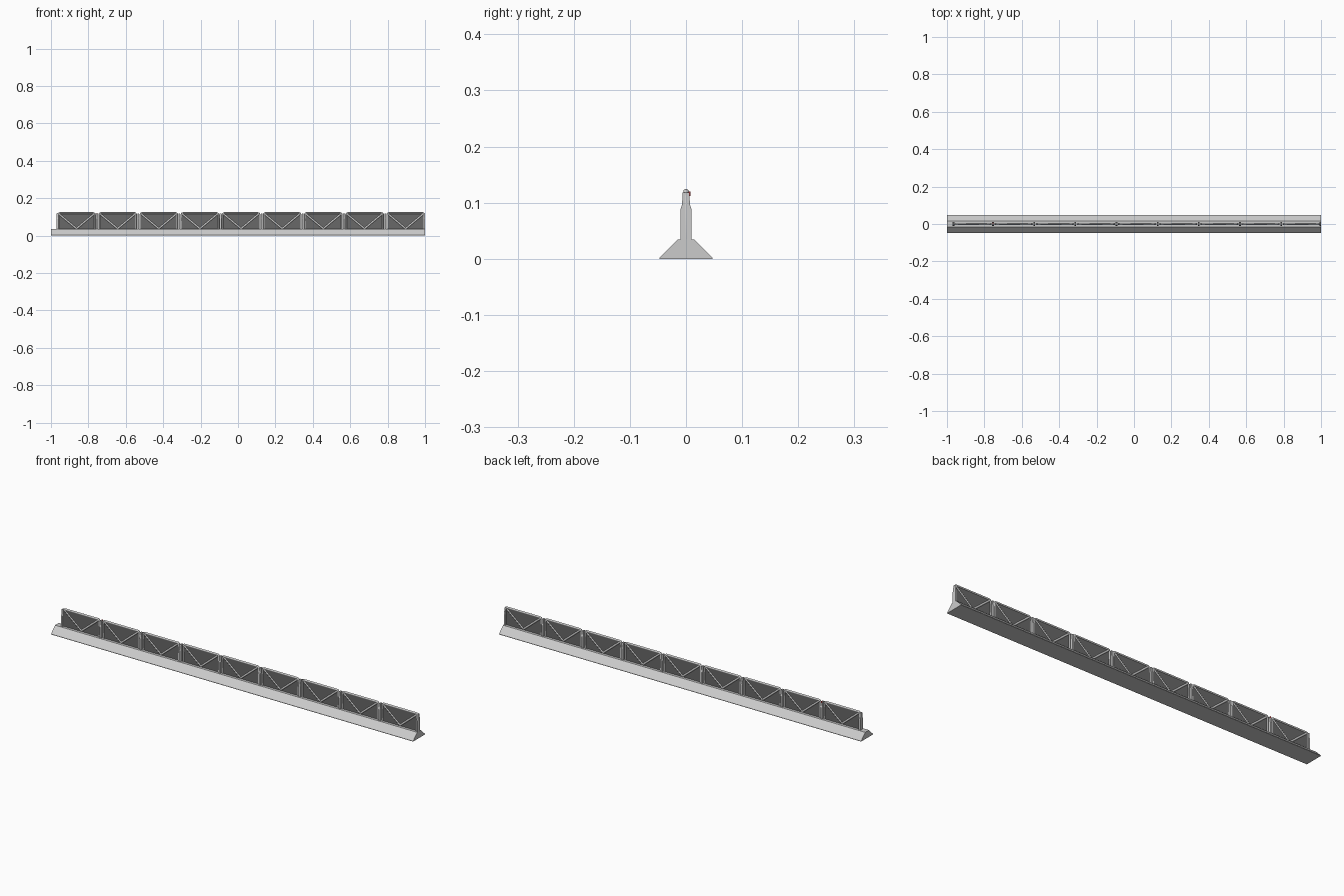
import bpy, bmesh

cube = bpy.data.objects.get("Cube")
if cube:
    bpy.data.objects.remove(cube, do_unlink=True)

PANELS, PITCH, WIDTH = 9, 0.22, 0.207
FIRST = -0.967
BASE_TOP, TOP = 0.034, 0.125


def material(name, r, g, b):
    mat = bpy.data.materials.new(name)
    mat.use_nodes = True
    mat.diffuse_color = (r, g, b, 1)
    mat.node_tree.nodes["Principled BSDF"].inputs["Base Color"].default_value = (r, g, b, 1)
    return mat


light = material("light_grey", 0.6, 0.6, 0.6)
dark = material("dark_grey", 0.14, 0.14, 0.14)
red = material("red", 0.5, 0.03, 0.03)


def prism(name, outline, axis, start, end, mat):
    """Extrude a 2D outline; axis x uses (y, z) points, axis y uses (x, z)."""
    bm = bmesh.new()
    if axis == "x":
        verts = [bm.verts.new((start, a, b)) for a, b in outline]
        move = (end - start, 0, 0)
    else:
        verts = [bm.verts.new((a, start, b)) for a, b in outline]
        move = (0, end - start, 0)
    face = bm.faces.new(verts)
    out = bmesh.ops.extrude_face_region(bm, geom=[face])
    moved = [g for g in out["geom"] if isinstance(g, bmesh.types.BMVert)]
    bmesh.ops.translate(bm, vec=move, verts=moved)
    bmesh.ops.recalc_face_normals(bm, faces=bm.faces)
    mesh = bpy.data.meshes.new(name)
    bm.to_mesh(mesh)
    bm.free()
    mesh.materials.append(mat)
    obj = bpy.data.objects.new(name, mesh)
    bpy.context.collection.objects.link(obj)
    return obj


def tube(name, points, radius, mat):
    """Round bar along (x, z) points in the middle plane."""
    curve = bpy.data.curves.new(name, "CURVE")
    curve.dimensions = "3D"
    curve.bevel_depth = radius
    curve.bevel_resolution = 1
    curve.use_fill_caps = True
    spline = curve.splines.new("POLY")
    spline.points.add(len(points) - 1)
    for p, (x, z) in zip(spline.points, points):
        p.co = (x, 0, z, 1)
    curve.materials.append(mat)
    obj = bpy.data.objects.new(name, curve)
    bpy.context.collection.objects.link(obj)


def mirrored(half):
    return half + [(-a, b) for a, b in reversed(half)]


# Sloped foundation with a thin lip along the bottom
prism("base", mirrored([(0.047, 0), (0.047, 0.002), (0.015, BASE_TOP)]), "x", -1, 1, light)

# Post section: wide foot that narrows towards the top
post_section = mirrored([(0.01, BASE_TOP), (0.01, 0.088), (0.007, 0.097), (0.006, 0.118)])

for i in range(PANELS):
    left = FIRST + i * PITCH
    right = left + WIDTH
    mid = (left + right) / 2
    r = 0.005
    a, b, z = left + r, right - r, TOP - r
    cut = 0.008

    # Dark infill sheet
    prism("panel_sheet", [(a, BASE_TOP), (b, BASE_TOP), (b, z - cut), (b - cut, z),
                          (a + cut, z), (a, z - cut)], "y", -0.002, 0.002, dark)

    # Bent tube frame with softened upper corners
    tube("panel_frame", [(a, BASE_TOP), (a, z - cut), (a + cut * 0.3, z - cut * 0.3),
                         (a + cut, z), (b - cut, z), (b - cut * 0.3, z - cut * 0.3),
                         (b, z - cut), (b, BASE_TOP)], r, light)

    # Diagonal braces meeting at the bottom middle
    for corner in (a + 0.004, b - 0.004):
        tube("brace", [(corner, z - 0.004), (mid, BASE_TOP + 0.003)], r, light)

    # Support post in the gap before each panel
    if i:
        prism("post", post_section, "x", left - 0.011, left - 0.002, light)
    else:
        prism("end_post", post_section, "x", left - 0.003, left + 0.006, light)

prism("end_post", post_section, "x", 0.991, 0.999, light)

# Small latch pin on the first joint
x = FIRST + PITCH - 0.006
prism("latch", [(x - 0.003, 0.112), (x + 0.003, 0.112), (x + 0.003, 0.12), (x - 0.003, 0.12)],
      "y", 0.002, 0.008, red)
